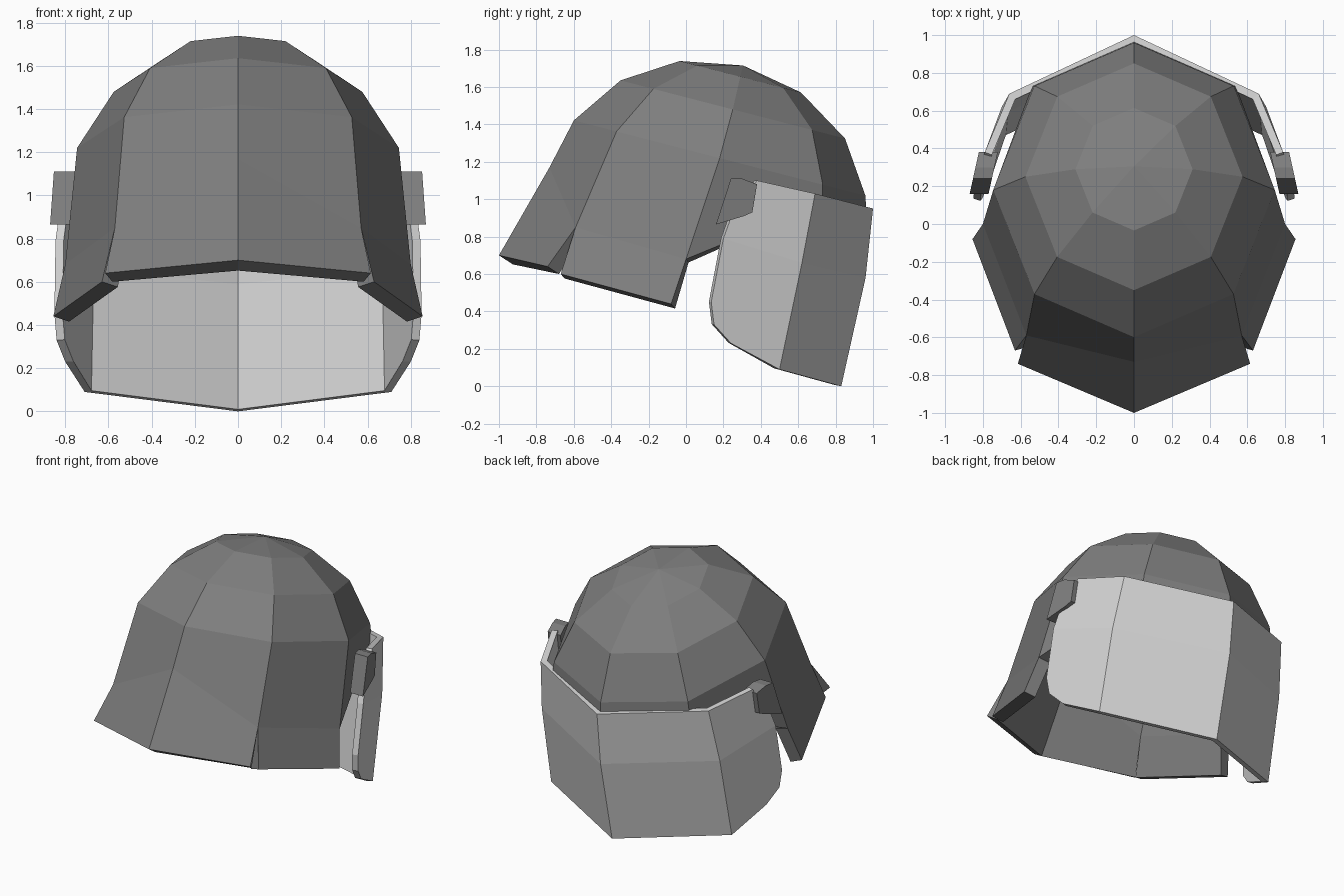
import bpy, bmesh, math
from mathutils import Vector

if "Cube" in bpy.data.objects:
    bpy.data.objects.remove(bpy.data.objects["Cube"])


def material(name, value):
    m = bpy.data.materials.new(name)
    m.diffuse_color = (value, value, value, 1)
    m.use_nodes = True
    m.node_tree.nodes["Principled BSDF"].inputs["Base Color"].default_value = m.diffuse_color
    return m


dark = material("dark grey", 0.21)
light = material("light grey", 0.65)


def half_part(name, points, faces, mat, thickness=0, centre=(0, 0.15, 0.8)):
    """Build the right half from named points, mirror it, thicken it inward."""
    bm = bmesh.new()
    verts = {k: bm.verts.new(p) for k, p in points.items()}
    for f in faces:
        bm.faces.new([verts[k] for k in f])
    bmesh.ops.recalc_face_normals(bm, faces=bm.faces)
    c = Vector(centre)
    if sum(f.normal.dot(f.calc_center_median() - c) for f in bm.faces) < 0:
        bmesh.ops.reverse_faces(bm, faces=bm.faces)
    mesh = bpy.data.meshes.new(name)
    bm.to_mesh(mesh)
    bm.free()
    mesh.materials.append(mat)
    ob = bpy.data.objects.new(name, mesh)
    bpy.context.collection.objects.link(ob)
    mirror = ob.modifiers.new("mirror", 'MIRROR')
    mirror.use_clip = True
    if thickness:
        s = ob.modifiers.new("thickness", 'SOLIDIFY')
        s.thickness = thickness
        s.offset = -1
        s.use_even_offset = True
    return ob


# Helmet shell: tilted eight-sided rings (centre y, centre z, x radius, y radius)
TILT = math.radians(14.5)
rings = [(0.29, 1.655, 0.31, 0.335), (0.25, 1.48, 0.575, 0.62), (0.18, 1.22, 0.745, 0.805)]
pts = {"apex": (0, 0.305, 1.715)}
for r, (cy, cz, rx, ry) in enumerate(rings):
    for k in range(5):
        a = k * math.pi / 4
        along = -ry * math.cos(a)
        x = rx * math.sin(a) if 0 < k < 4 else 0
        pts[(r, k)] = (x, cy + along * math.cos(TILT), cz - along * math.sin(TILT))
faces = [("apex", (0, k), (0, k + 1)) for k in range(4)]
faces += [((r, k), (r + 1, k), (r + 1, k + 1), (r, k + 1)) for r in range(2) for k in range(4)]

# Skirt: flared front peak, cheek flap and short back edge
pts.update({
    "front_mid": (0, -0.73, 1.17), "front_low": (0, -1.0, 0.70),
    "corner_mid": (0.57, -0.59, 0.85), "corner_low": (0.615, -0.74, 0.64),
    "cheek_front": (0.63, -0.67, 0.60), "cheek_mid": (0.80, 0.0, 0.68),
    "cheek_back": (0.855, -0.08, 0.44),
    "rear_corner": (0.54, 0.73, 0.98), "rear_low": (0, 0.965, 0.92),
})
faces += [
    ((2, 0), "front_mid", "corner_mid", (2, 1)),
    ("front_mid", "front_low", "corner_low", "corner_mid"),
    ((2, 1), "corner_mid", "cheek_mid", (2, 2)),
    ("corner_mid", "cheek_front", "cheek_back", "cheek_mid"),
    ((2, 2), "cheek_mid", "rear_corner", (2, 3)),
    ((2, 3), "rear_corner", "rear_low", (2, 4)),
]
half_part("helmet_shell", pts, faces, dark, 0.08)

# Wrap-around guard plate below the back of the shell
guard = {
    "c1": (0, 1.0, 0.95), "c2": (0, 0.96, 0.58), "c3": (0, 0.83, 0.0),
    "k1": (0.66, 0.69, 1.03), "k2": (0.70, 0.62, 0.66), "k3": (0.71, 0.50, 0.09),
    "s0": (0.79, 0.38, 1.10), "s1": (0.83, 0.24, 0.90), "s2": (0.845, 0.20, 0.79),
    "s3": (0.85, 0.135, 0.45), "s4": (0.84, 0.15, 0.33), "s5": (0.80, 0.24, 0.23),
}
half_part("guard_plate", guard, [
    ("c1", "c2", "k2", "k1"), ("c2", "c3", "k3", "k2"),
    ("k1", "k2", "s2", "s1", "s0"), ("k2", "k3", "s5", "s4", "s3", "s2"),
], light, 0.04)

# Hinge blocks joining guard and shell: a side profile given width
profile = [(0.16, 0.865), (0.24, 1.11), (0.30, 1.11), (0.38, 1.08), (0.355, 0.93), (0.31, 0.91)]
n = len(profile)
hinge = {}
for i, (y, z) in enumerate(profile):
    outer = 0.87 - 0.22 * (y - 0.16)
    hinge[("out", i)] = (outer, y, z)
    hinge[("in", i)] = (outer - 0.10, y, z)
sides = [(("out", i), ("out", (i + 1) % n), ("in", (i + 1) % n), ("in", i)) for i in range(n)]
caps = [tuple((s, i) for i in range(n)) for s in ("out", "in")]
half_part("hinge_block", hinge, sides + caps, dark, centre=(0.8, 0.28, 1.0))
